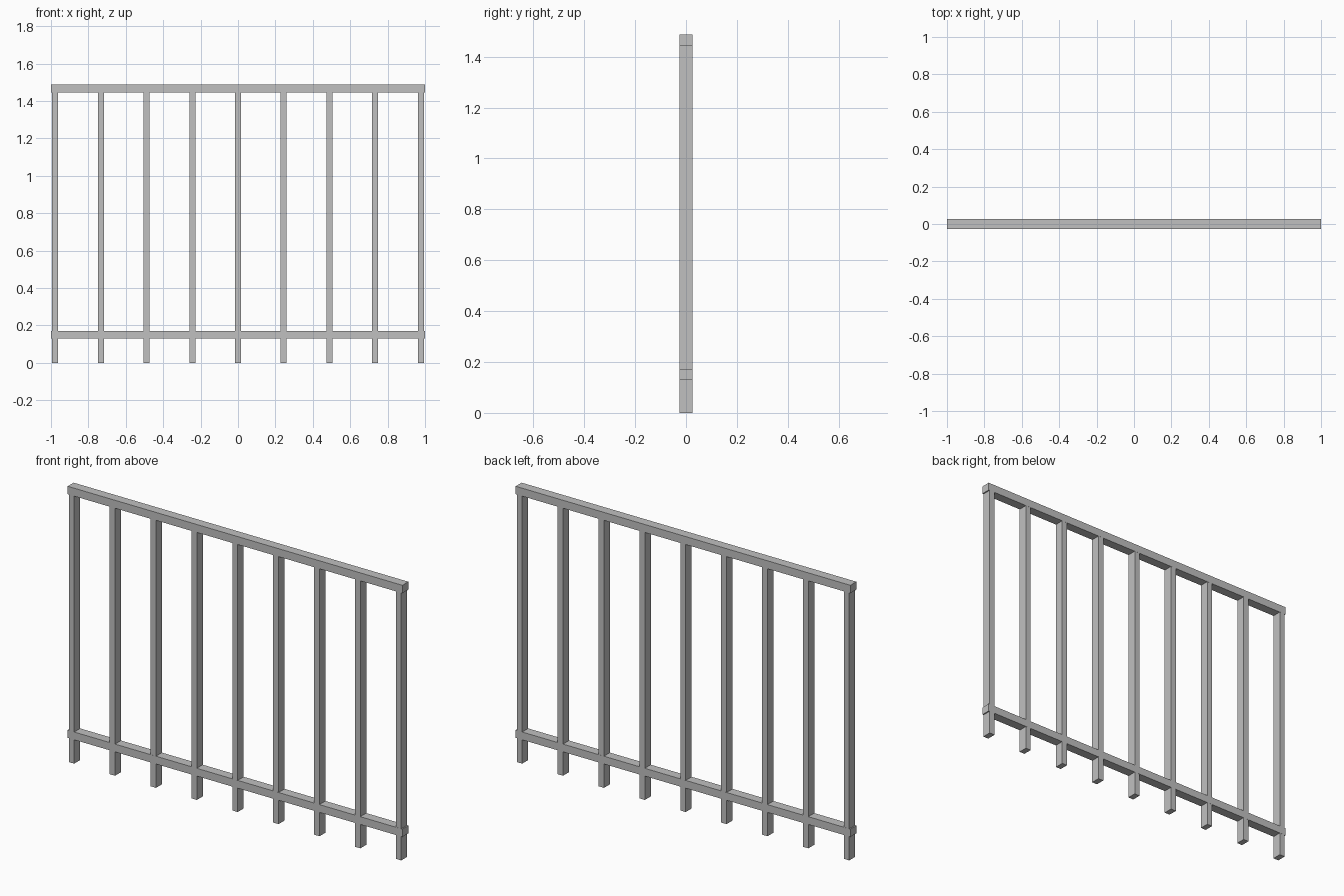
import bpy

cube = bpy.data.objects.get("Cube")
if cube:
    bpy.data.objects.remove(cube, do_unlink=True)

# Single grey metal colour
grey = bpy.data.materials.new("grey_metal")
grey.use_nodes = True
colour = (0.53, 0.53, 0.53, 1)
grey.diffuse_color = colour
grey.node_tree.nodes["Principled BSDF"].inputs["Base Color"].default_value = colour


def bar(name, x, width, depth, z_low, z_high):
    """Square-edged bar spanning z_low to z_high."""
    bpy.ops.mesh.primitive_cube_add(size=1, location=(x, 0, (z_low + z_high) / 2))
    obj = bpy.context.object
    obj.name = name
    obj.scale = (width, depth, z_high - z_low)
    bpy.ops.object.transform_apply(location=False, rotation=False, scale=True)
    obj.data.materials.append(grey)
    return obj


# Horizontal rails across the full width
bar("top_rail", 0, 2, 0.051, 1.445, 1.488)
bar("bottom_rail", 0, 2, 0.051, 0.129, 0.171)

# Evenly spaced uprights, running through the bottom rail up to the top rail
COUNT = 9
SPACING = 0.2443
for i in range(COUNT):
    x = (i - (COUNT - 1) / 2) * SPACING
    bar(f"upright_{i + 1}", x, 0.032, 0.0505, 0, 1.446)
